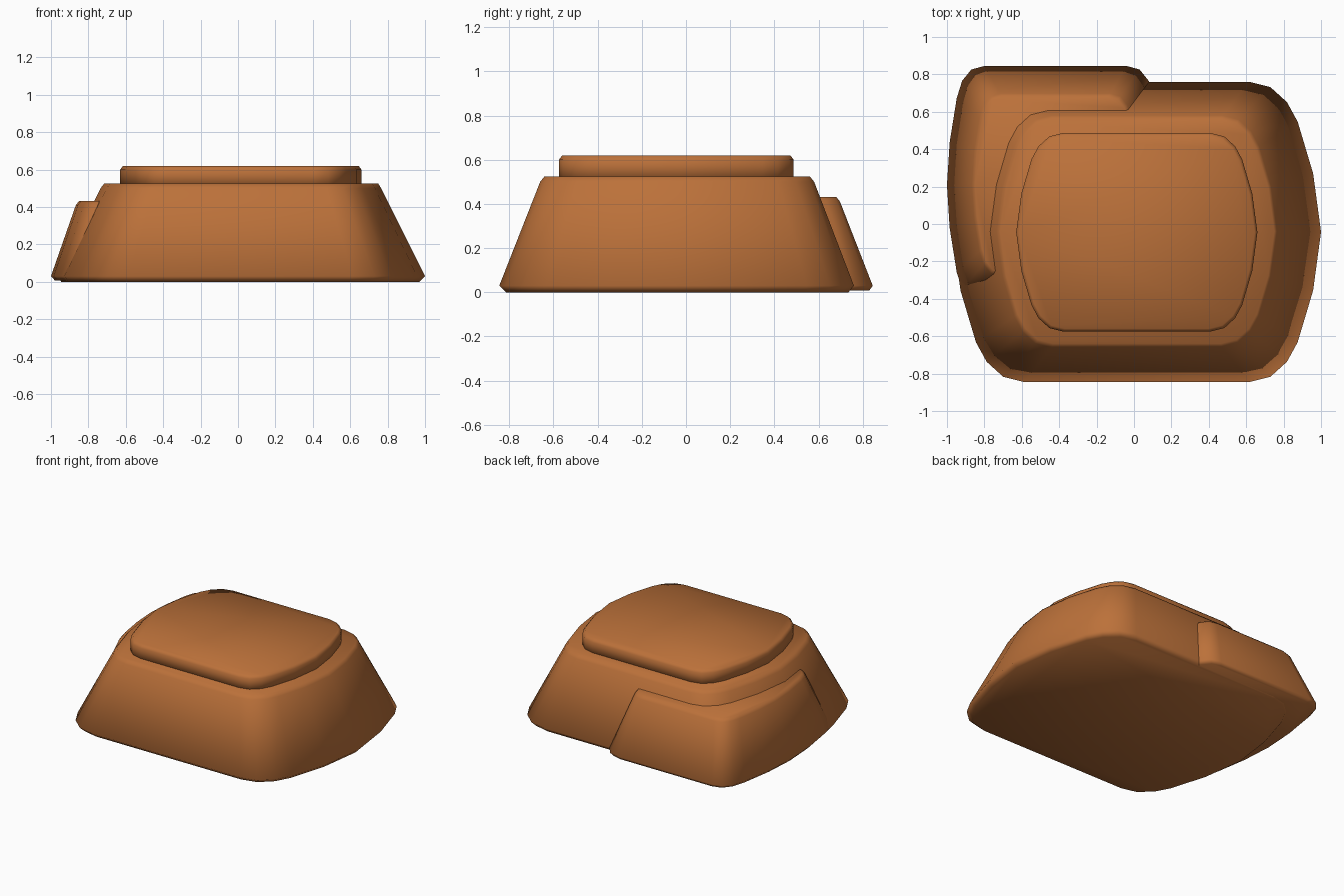
import bpy, bmesh

if "Cube" in bpy.data.objects:
    bpy.data.objects.remove(bpy.data.objects["Cube"])

brown = bpy.data.materials.new("warm brown stone")
brown.diffuse_color = (0.50, 0.165, 0.042, 1)
brown.use_nodes = True
brown.node_tree.nodes["Principled BSDF"].inputs["Base Color"].default_value = brown.diffuse_color

# Quarter outline (fractions of half width / half depth), side middle to front corner
SLAB = [(1, 0), (.957, .39), (.873, .735), (.815, .865), (.725, .965), (.61, 1)]
BLOCK = [(1, 0), (.975, .36), (.91, .73), (.86, .875), (.776, .97), (.655, 1)]


def outline(quarter, left, right, front, back):
    """Mirror the quarter outline into a full loop, counter-clockwise."""
    cx, cy = (left + right) / 2, (front + back) / 2
    hx, hy = (right - left) / 2, (back - front) / 2
    half = quarter + [(-x, y) for x, y in reversed(quarter)]
    loop = half + [(x, -y) for x, y in reversed(half[1:-1])]
    return [(cx + x * hx, cy + y * hy) for x, y in loop]


def stacked(name, quarter, levels):
    """Loft through levels of (z, left, right, front, back) and cap both ends."""
    bm = bmesh.new()
    rings = [[bm.verts.new((x, y, z)) for x, y in outline(quarter, *ext)]
             for z, *ext in levels]
    n = len(rings[0])
    for a, b in zip(rings, rings[1:]):
        for i in range(n):
            j = (i + 1) % n
            bm.faces.new((a[i], a[j], b[j], b[i]))
    bm.faces.new(rings[0][::-1])
    bm.faces.new(rings[-1])
    for f in bm.faces:
        f.smooth = True
    me = bpy.data.meshes.new(name)
    bm.to_mesh(me)
    bm.free()
    me.materials.append(brown)
    ob = bpy.data.objects.new(name, me)
    bpy.context.collection.objects.link(ob)
    return ob


# Large tapered body
stacked("main_body", SLAB, [
    (0.00, -.945, .97, -.815, .735),
    (0.03, -.97, 1.00, -.845, .76),
    (0.50, -.735, .765, -.66, .58),
    (0.525, -.715, .75, -.64, .56)])

# Low plate on top
stacked("top_plate", SLAB, [
    (0.50, -.63, .66, -.575, .487),
    (0.60, -.63, .66, -.575, .487),
    (0.62, -.615, .645, -.56, .472)])

# Smaller tapered block wrapping the back left corner
stacked("corner_block", BLOCK, [
    (0.008, -.98, .14, -.41, .83),
    (0.03, -1.00, .16, -.43, .845),
    (0.41, -.867, .027, -.277, .697),
    (0.432, -.85, .01, -.26, .68)])
